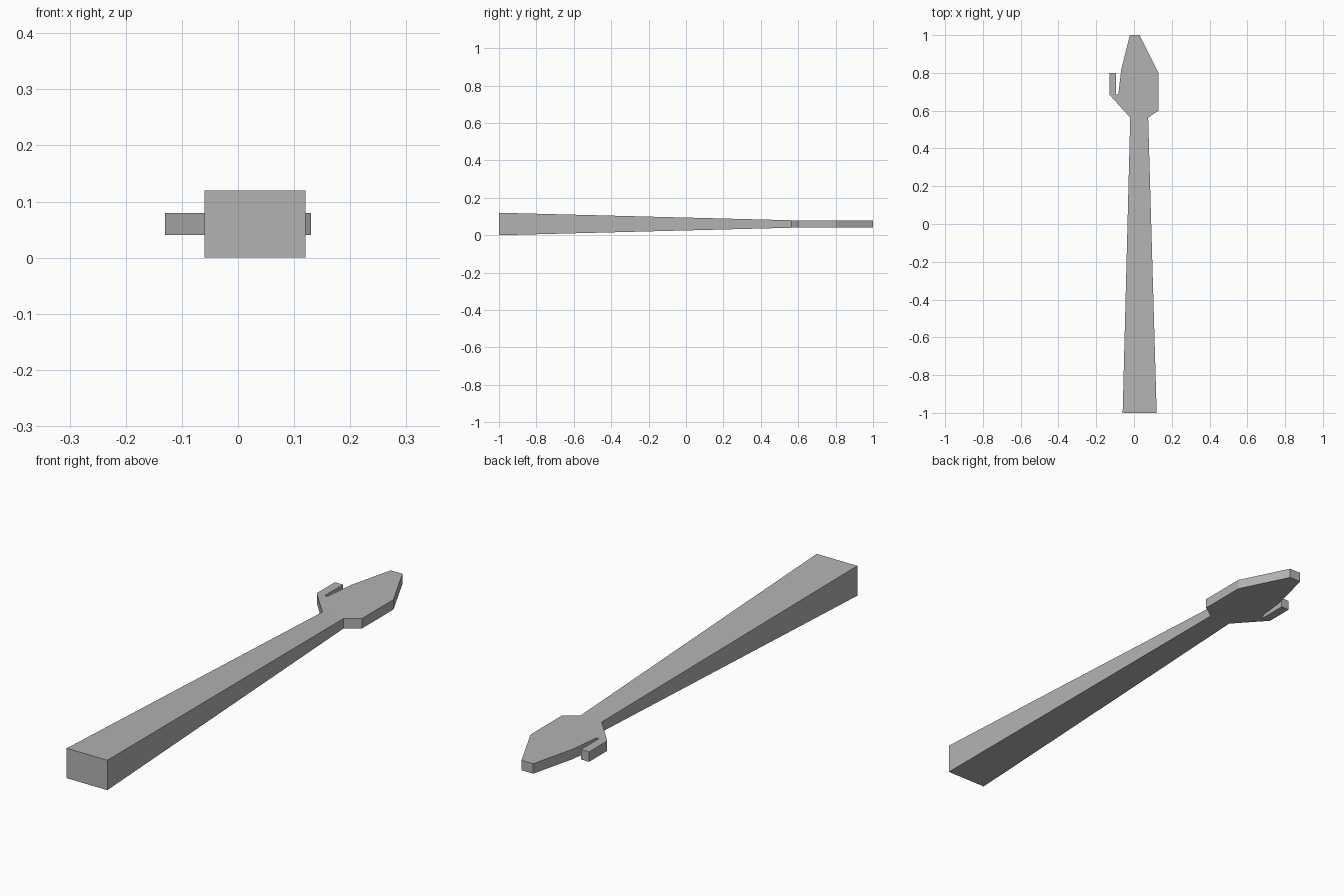
import bpy
import bmesh

cube = bpy.data.objects.get("Cube")
if cube:
    bpy.data.objects.remove(cube, do_unlink=True)

grey = bpy.data.materials.new("plain grey")
grey.use_nodes = True
colour = (0.45, 0.45, 0.45, 1)
grey.diffuse_color = colour
grey.node_tree.nodes["Principled BSDF"].inputs["Base Color"].default_value = colour


def loft(name, bottom, top):
    """Closed solid between two matching outlines."""
    bm = bmesh.new()
    low = [bm.verts.new(p) for p in bottom]
    high = [bm.verts.new(p) for p in top]
    bm.faces.new(low[::-1])
    bm.faces.new(high)
    n = len(low)
    for i in range(n):
        j = (i + 1) % n
        bm.faces.new((low[i], low[j], high[j], high[i]))
    bmesh.ops.recalc_face_normals(bm, faces=bm.faces[:])
    mesh = bpy.data.meshes.new(name)
    bm.to_mesh(mesh)
    bm.free()
    mesh.materials.append(grey)
    obj = bpy.data.objects.new(name, mesh)
    bpy.context.collection.objects.link(obj)
    return obj


def rectangle(y, left, right, low, high):
    return [(left, y, low), (right, y, low), (right, y, high), (left, y, high)]


# Tapered handle, thick at the front end
loft("handle",
     rectangle(-1, -0.06, 0.12, 0, 0.12),
     rectangle(0.563, -0.02, 0.075, 0.04, 0.08))

# Flat pointed head with a side hook and a narrow slot
outline = [(-0.02, 0.563), (0.075, 0.563), (0.13, 0.6), (0.13, 0.8),
           (0.03, 1), (-0.022, 1), (-0.068, 0.815), (-0.083, 0.685),
           (-0.094, 0.685), (-0.094, 0.8), (-0.13, 0.8), (-0.13, 0.685)]
loft("hooked_head",
     [(x, y, 0.04) for x, y in outline],
     [(x, y, 0.08) for x, y in outline])
